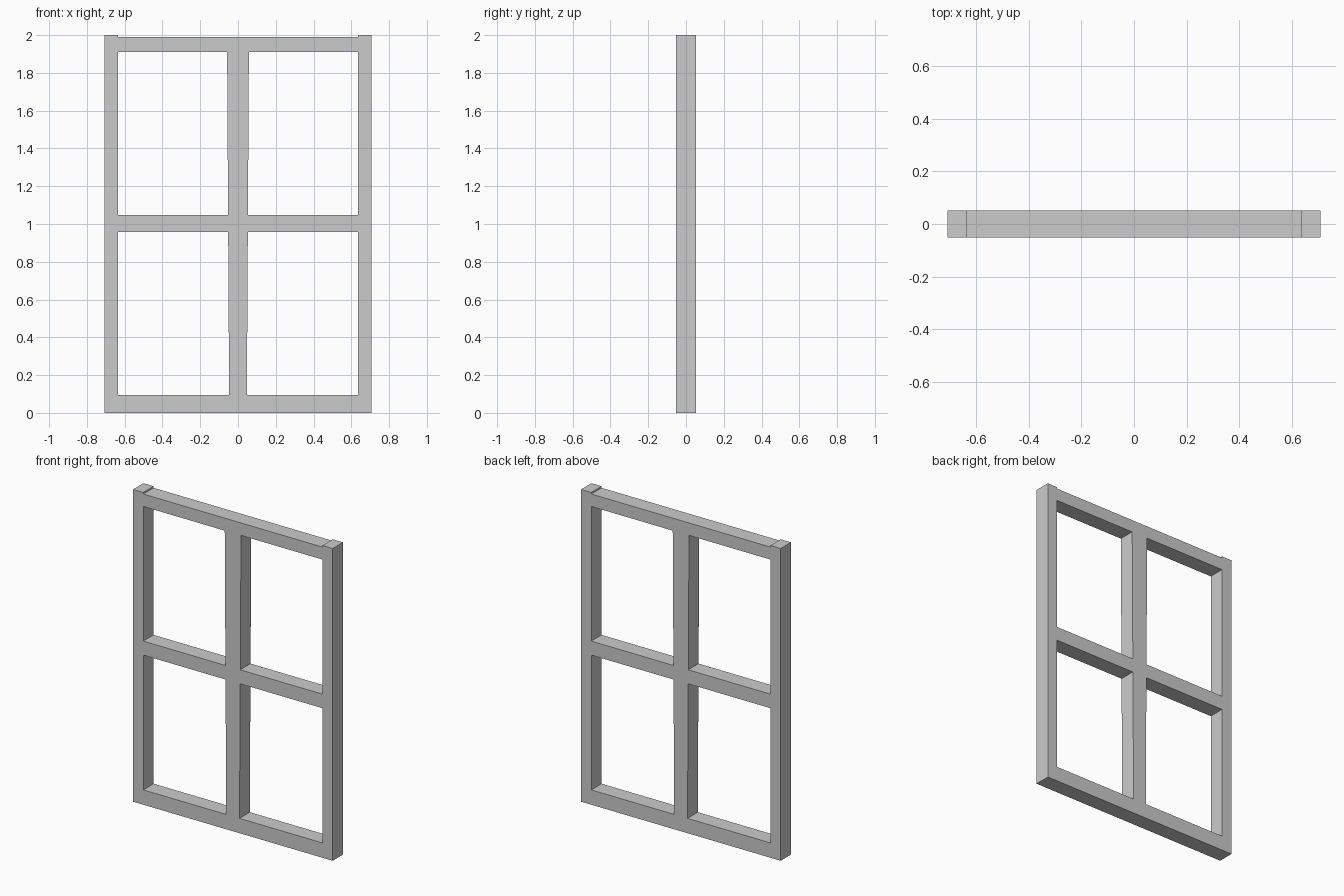
import bpy, bmesh

if "Cube" in bpy.data.objects:
    bpy.data.objects.remove(bpy.data.objects["Cube"])

DEPTH = 0.104
ROWS = [0.0, 0.095, 0.958, 1.048, 1.91, 1.99, 2.0]   # rail edges, then stile tops
OUTER, INNER = 0.707, 0.635                          # stile edges


def column_edges(z):
    """Column edges at height z; the centre bar widens slightly upwards."""
    half = 0.0465 + 0.0058 * z
    return [-OUTER, -INNER, -half, half, INNER, OUTER]


def is_solid(row, col):
    if col in (0, 4):            # stiles run the full height
        return True
    if row == 5:                 # stiles stand proud of the top rail
        return False
    return row in (0, 2, 4) or col == 2   # rails and centre bar


# Window frame: face layout in the front plane, extruded to depth
bm = bmesh.new()
grid = [[bm.verts.new((x, -DEPTH / 2, z)) for x in column_edges(z)] for z in ROWS]
for r in range(6):
    for c in range(5):
        if is_solid(r, c):
            bm.faces.new((grid[r][c], grid[r][c + 1], grid[r + 1][c + 1], grid[r + 1][c]))
bmesh.ops.delete(bm, geom=[v for v in bm.verts if not v.link_faces], context='VERTS')

result = bmesh.ops.extrude_face_region(bm, geom=bm.faces[:], use_keep_orig=True)
moved = [g for g in result["geom"] if isinstance(g, bmesh.types.BMVert)]
bmesh.ops.translate(bm, verts=moved, vec=(0, DEPTH, 0))
bmesh.ops.recalc_face_normals(bm, faces=bm.faces[:])

mesh = bpy.data.meshes.new("window_frame")
bm.to_mesh(mesh)
bm.free()
bpy.context.collection.objects.link(bpy.data.objects.new("window_frame", mesh))
